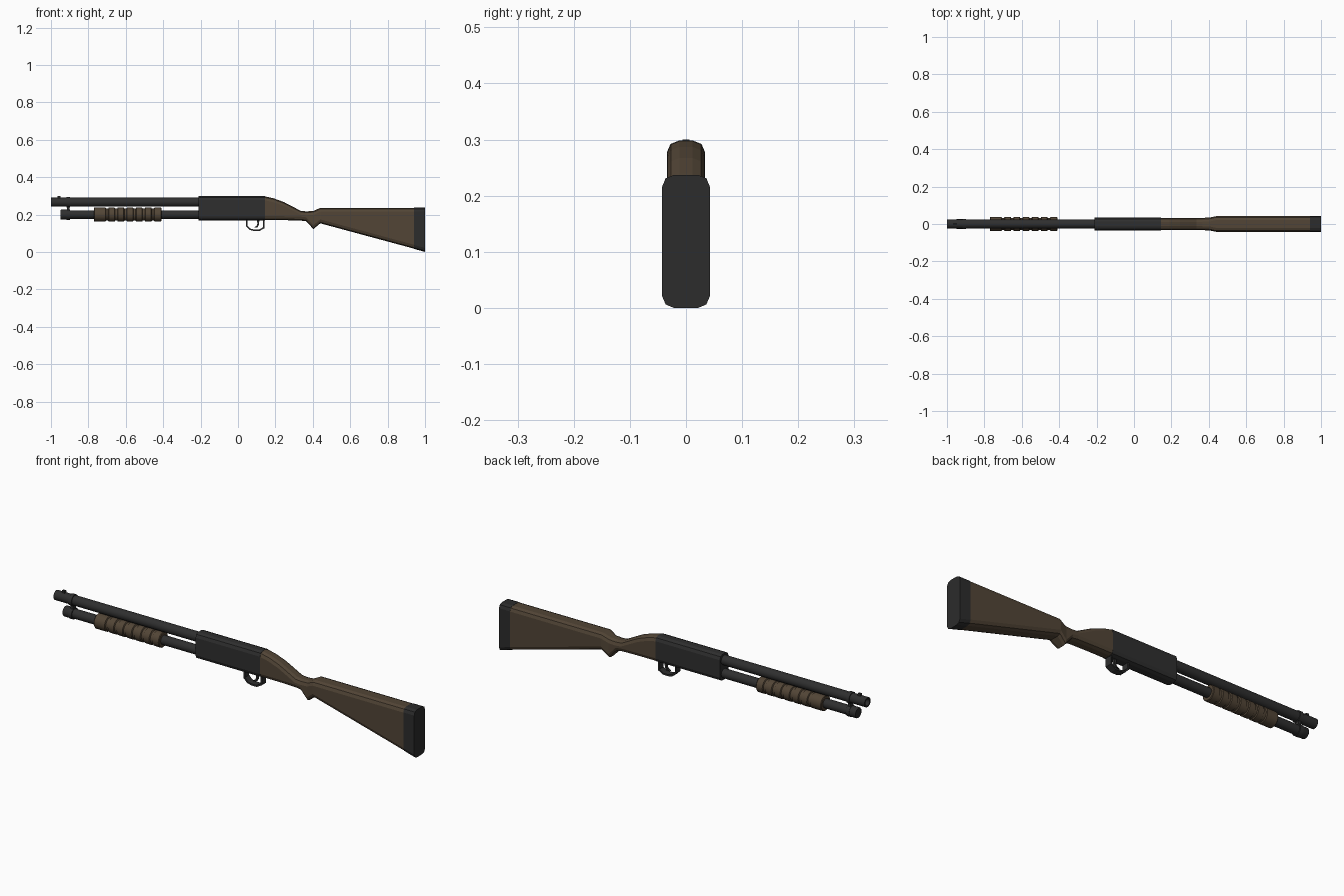
import bpy, bmesh, math

if "Cube" in bpy.data.objects:
    bpy.data.objects.remove(bpy.data.objects["Cube"])


def material(name, rgb):
    m = bpy.data.materials.new(name)
    m.diffuse_color = (*rgb, 1)
    m.use_nodes = True
    m.node_tree.nodes["Principled BSDF"].inputs["Base Color"].default_value = m.diffuse_color
    return m


METAL = material("dark_metal", (0.028, 0.028, 0.028))
WOOD = material("brown_wood", (0.085, 0.06, 0.037))
RUBBER = material("black_rubber", (0.025, 0.025, 0.025))


def finish(name, bm, mat, smooth=False):
    bmesh.ops.remove_doubles(bm, verts=bm.verts, dist=1e-5)
    bmesh.ops.recalc_face_normals(bm, faces=bm.faces)
    me = bpy.data.meshes.new(name)
    bm.to_mesh(me)
    bm.free()
    me.materials.append(mat)
    ob = bpy.data.objects.new(name, me)
    bpy.context.collection.objects.link(ob)
    if smooth:
        bpy.ops.object.select_all(action='DESELECT')
        ob.select_set(True)
        bpy.context.view_layer.objects.active = ob
        bpy.ops.object.shade_smooth_by_angle(angle=math.radians(35))
    return ob


def bridge(bm, a, b):
    n = len(a)
    for i in range(n):
        j = (i + 1) % n
        bm.faces.new((a[i], a[j], b[j], b[i]))


def lathe(name, profile, z, mat, n=16):
    """Revolve (x, radius) points about a lengthwise axis at height z."""
    bm = bmesh.new()
    rings = []
    for x, r in profile:
        rings.append([bm.verts.new((x, r * math.cos(2 * math.pi * i / n),
                                    z + r * math.sin(2 * math.pi * i / n)))
                      for i in range(n)])
    for a, b in zip(rings, rings[1:]):
        bridge(bm, a, b)
    bm.faces.new(rings[0])
    bm.faces.new(rings[-1])
    return finish(name, bm, mat, True)


def loft(name, stations, mat):
    """Skin rounded rectangles given as (x, top, bottom, half width, corner)."""
    bm = bmesh.new()
    rings = []
    for x, t, b, w, c in stations:
        k = 0.29 * c
        q = [(w, t - c), (w - k, t - k), (w - c, t)]
        top = q + [(-y, z) for y, z in reversed(q)]
        sec = top + [(-y, t + b - z) for y, z in top]
        rings.append([bm.verts.new((x, y, z)) for y, z in sec])
    for a, b in zip(rings, rings[1:]):
        bridge(bm, a, b)
    bm.faces.new(rings[0])
    bm.faces.new(rings[-1])
    return finish(name, bm, mat)


def plate(name, outline, half, mat):
    """Extrude an (x, z) outline across y."""
    bm = bmesh.new()
    a, b = ([bm.verts.new((x, s * half, z)) for x, z in outline] for s in (-1, 1))
    bridge(bm, a, b)
    bm.faces.new(a)
    bm.faces.new(b)
    return finish(name, bm, mat)


def box(name, x0, x1, z0, z1, half, mat):
    return plate(name, [(x0, z0), (x1, z0), (x1, z1), (x0, z1)], half, mat)


BARREL_Z, TUBE_Z = 0.266, 0.2

# Barrel with open bore, and magazine tube with end cap
lathe("barrel", [(-0.88, 0.017), (-1.0, 0.017), (-1.0, 0.024), (-0.2, 0.024)],
      BARREL_Z, METAL)
lathe("magazine_tube", [(-0.92, 0.023), (-0.2, 0.023)], TUBE_Z, METAL)
lathe("magazine_cap", [(-0.95, 0.024), (-0.947, 0.026), (-0.9, 0.026)], TUBE_Z, METAL)

# Barrel clamp and front sight
for nm, z in (("upper_clamp_ring", BARREL_Z), ("lower_clamp_ring", TUBE_Z)):
    lathe(nm, [(-0.917, 0.028), (-0.899, 0.028)], z, METAL)
box("clamp_bridge", -0.915, -0.901, TUBE_Z, BARREL_Z, 0.012, METAL)
box("front_sight", -0.965, -0.95, 0.28, 0.3, 0.006, METAL)

# Ribbed pump grip
pump = [(-0.77, 0.035), (-0.767, 0.038)]
for i in range(6):
    g = -0.70 + i * 0.049
    pump += [(g - 0.009, 0.038), (g - 0.006, 0.033), (g + 0.006, 0.033), (g + 0.009, 0.038)]
pump += [(-0.413, 0.038), (-0.41, 0.035)]
lathe("pump_grip", pump, TUBE_Z, WOOD)

# Receiver
C = 0.021
loft("receiver", [(-0.21, 0.298, 0.169, 0.034, C), (0.145, 0.298, 0.169, 0.034, C)], METAL)

# Stock: sloping wrist, thumb notch and butt
loft("stock", [(0.145, 0.297, 0.17, 0.033, C),
               (0.19, 0.287, 0.17, 0.033, C),
               (0.245, 0.267, 0.17, 0.033, C),
               (0.295, 0.241, 0.169, 0.033, C),
               (0.335, 0.22, 0.168, 0.033, C),
               (0.365, 0.217, 0.164, 0.033, C),
               (0.403, 0.219, 0.122, 0.034, C),
               (0.44, 0.236, 0.153, 0.042, C),
               (0.94, 0.236, 0.018, 0.042, C)], WOOD)
loft("butt_pad", [(0.94, 0.237, 0.017, 0.0425, C), (1.0, 0.237, 0.0, 0.0425, C)], RUBBER)

# Trigger guard and trigger
outer = [(0.042, 0.175), (0.042, 0.138), (0.062, 0.118), (0.085, 0.112),
         (0.115, 0.112), (0.143, 0.128), (0.143, 0.175)]
inner = [(0.135, 0.175), (0.135, 0.133), (0.113, 0.12), (0.087, 0.12),
         (0.066, 0.125), (0.05, 0.142), (0.05, 0.175)]
plate("trigger_guard", outer + inner, 0.017, METAL)
plate("trigger", [(0.1, 0.175), (0.104, 0.152), (0.1, 0.14), (0.086, 0.131),
                  (0.104, 0.132), (0.112, 0.146), (0.115, 0.175)], 0.006, METAL)
